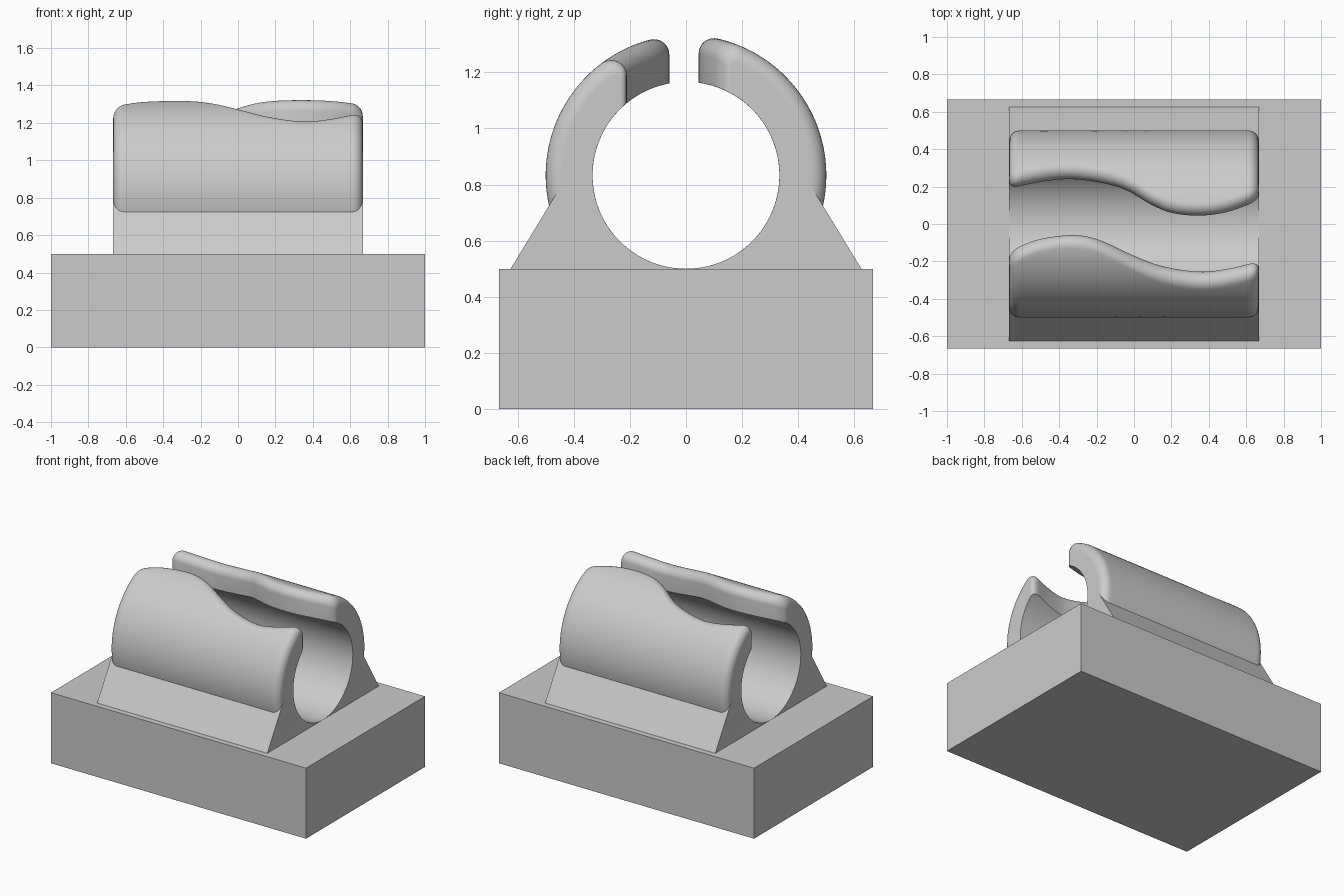
import bpy, bmesh
from math import sin, cos, pi, sqrt, atan2, hypot

cube = bpy.data.objects.get("Cube")
if cube:
    bpy.data.objects.remove(cube, do_unlink=True)

HALF = 0.667          # half length of the clip
BORE, OUTER = 0.333, 0.5
AXIS = 0.833          # height of the bore axis
FILLET = 0.055

grey = bpy.data.materials.new("plain_grey")
grey.use_nodes = True
grey.diffuse_color = (0.6, 0.6, 0.6, 1)
grey.node_tree.nodes["Principled BSDF"].inputs["Base Color"].default_value = (0.6, 0.6, 0.6, 1)


def make_object(name, bm):
    bmesh.ops.recalc_face_normals(bm, faces=bm.faces)
    mesh = bpy.data.meshes.new(name)
    bm.to_mesh(mesh)
    bm.free()
    mesh.materials.append(grey)
    ob = bpy.data.objects.new(name, mesh)
    bpy.context.collection.objects.link(ob)
    return ob


def curve_at(points, x):
    """Smooth curve through (x, value) points."""
    last = len(points) - 1

    def slope(i):
        a, b = points[max(i - 1, 0)], points[min(i + 1, last)]
        return (b[1] - a[1]) / (b[0] - a[0])

    i = 0
    while i < last - 1 and x > points[i + 1][0]:
        i += 1
    (x0, v0), (x1, v1) = points[i], points[i + 1]
    h = x1 - x0
    t = (x - x0) / h
    return (v0 * (1 + 2 * t) * (1 - t) ** 2 + slope(i) * h * t * (1 - t) ** 2
            + v1 * t * t * (3 - 2 * t) - slope(i + 1) * h * t * t * (1 - t))


def section(edge, radius, fillet):
    """Cross-section of one jaw as (distance from middle, height)."""
    pts = []
    # bore, from the bottom up to the slot
    top = atan2(sqrt(BORE ** 2 - edge ** 2), edge)
    for i in range(41):
        a = -pi / 2 + (top + pi / 2) * i / 40
        pts.append((BORE * cos(a), BORE * sin(a)))
    # rounded lip
    cu = edge + fillet
    cz = sqrt((radius - fillet) ** 2 - cu ** 2)
    end = atan2(cz, cu)
    for i in range(11):
        a = pi + (end - pi) * i / 10
        pts.append((cu + fillet * cos(a), cz + fillet * sin(a)))
    # outer wall, down to where it meets the sloping foot
    nu, nz, dist = 0.855, 0.519, 0.361
    along = -sqrt(radius ** 2 - dist ** 2)
    low = atan2(nz * dist + nu * along, nu * dist - nz * along)
    for i in range(1, 33):
        a = end + (low - end) * i / 32
        pts.append((radius * cos(a), radius * sin(a)))
    # sloping foot, sunk slightly into the base
    pts += [(0.625, 0.5 - AXIS), (0.625, 0.48 - AXIS), (0, 0.48 - AXIS)]
    return [(u, z + AXIS) for u, z in pts]


def jaw(name, side, slot):
    # stations along the length, gathered at the rounded ends
    steps = [pi / 2 * i / 8 for i in range(9)]
    ends = [(HALF - FILLET * (1 - cos(a)), sin(a)) for a in steps]
    inner = HALF - FILLET
    stations = [(-x, s) for x, s in ends]
    stations += [(-inner + 2 * inner * i / 56, 1) for i in range(1, 56)]
    stations += ends[::-1]
    bm = bmesh.new()
    rings = []
    for x, s in stations:
        edge = curve_at(slot, x) + 0.6 * FILLET * (1 - s)
        ring = section(edge, OUTER - FILLET * (1 - s), FILLET * (0.4 + 0.6 * s))
        rings.append([bm.verts.new((x, side * u, z)) for u, z in ring])
    n = len(rings[0])
    for a, b in zip(rings, rings[1:]):
        for i in range(n):
            j = (i + 1) % n
            bm.faces.new((a[i], a[j], b[j], b[i]))
    bm.faces.new(rings[0])
    bm.faces.new(rings[-1])
    ob = make_object(name, bm)
    bpy.ops.object.select_all(action='DESELECT')
    ob.select_set(True)
    bpy.context.view_layer.objects.active = ob
    bpy.ops.object.shade_smooth_by_angle(angle=pi / 6)
    for p in ob.data.polygons:
        if len(p.vertices) > 4:
            p.use_smooth = False


# Base block
bm = bmesh.new()
bmesh.ops.create_cube(bm, size=1)
for v in bm.verts:
    v.co = (v.co.x * 2, v.co.y * 1.333, (v.co.z + 0.5) * 0.5)
make_object("base_block", bm)

# Two jaws either side of the wavy slot
jaw("front_jaw", -1, [(-HALF, 0.15), (-0.6, 0.115), (-0.5, 0.08), (-0.35, 0.06),
                      (-0.25, 0.067), (-0.15, 0.1), (0, 0.17), (0.15, 0.225),
                      (0.35, 0.255), (0.5, 0.24), (HALF, 0.2)])
jaw("back_jaw", 1, [(-HALF, 0.19), (-0.5, 0.225), (-0.35, 0.24), (-0.2, 0.225),
                    (-0.05, 0.185), (0.1, 0.1), (0.2, 0.06), (0.35, 0.045),
                    (0.5, 0.065), (HALF, 0.125)])
